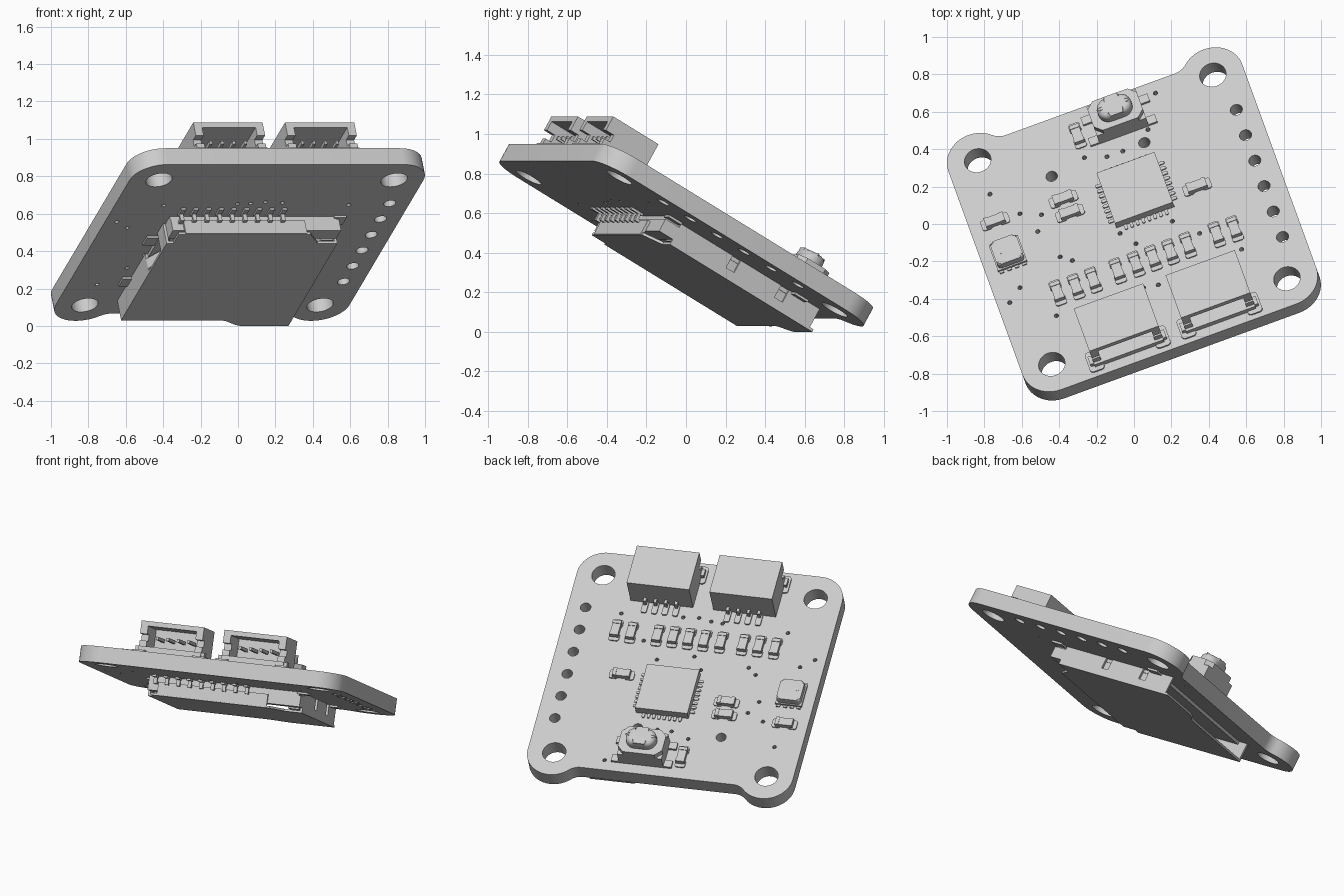
import bpy, bmesh, math
from mathutils import Matrix, Vector

if "Cube" in bpy.data.objects:
    bpy.data.objects.remove(bpy.data.objects["Cube"])

# Board frame: origin at the centre of the board's upper face, tilted in the world
FRAME = (Matrix.Translation((-0.009, 0.024, 0.532))
         @ Matrix.Rotation(math.radians(20), 4, 'Z')
         @ Matrix.Rotation(math.radians(-30), 4, 'X'))
INV = FRAME.to_3x3().inverted()
T = 0.1            # board thickness
HOLE = 0.669       # mounting hole offset
R = 0.167          # corner radius


def on_board(x, y):
    """Top-view world position -> board coordinates on the upper face."""
    dx, dy, s, c = x + 0.009, y - 0.024, math.sin(math.radians(20)), math.cos(math.radians(20))
    return dx * c + dy * s, (dy * c - dx * s) / math.cos(math.radians(30))


def arc(a, b, r, d0, d1, n):
    return [(a + r * math.cos(math.radians(d0 + (d1 - d0) * i / n)),
             b + r * math.sin(math.radians(d0 + (d1 - d0) * i / n))) for i in range(n + 1)]


def rrect(a, b, w, d, r=0, n=5):
    if r <= 0:
        return [(a - w/2, b - d/2), (a + w/2, b - d/2), (a + w/2, b + d/2), (a - w/2, b + d/2)]
    x, y, pts = w/2 - r, d/2 - r, []
    for sx, sy, d0 in ((1, 1, 0), (-1, 1, 90), (-1, -1, 180), (1, -1, 270)):
        pts += arc(a + sx * x, b + sy * y, r, d0, d0 + 90, n)
    return pts


def prism(bm, pts, c0, c1, bevel=0, seg=4):
    lo = [bm.verts.new((p[0], p[1], c0)) for p in pts]
    hi = [bm.verts.new((p[0], p[1], c1)) for p in pts]
    bm.faces.new(lo[::-1])
    top = bm.faces.new(hi)
    for i in range(len(pts)):
        j = (i + 1) % len(pts)
        bm.faces.new((lo[i], lo[j], hi[j], hi[i]))
    if bevel:
        bmesh.ops.bevel(bm, geom=list(top.edges), offset=bevel, segments=seg,
                        profile=0.5, affect='EDGES')


def box(bm, a0, a1, b0, b1, c0, c1):
    prism(bm, [(a0, b0), (a1, b0), (a1, b1), (a0, b1)], c0, c1)


def finish(name, bm):
    bmesh.ops.recalc_face_normals(bm, faces=bm.faces)
    me = bpy.data.meshes.new(name)
    bm.to_mesh(me)
    bm.free()
    ob = bpy.data.objects.new(name, me)
    bpy.context.collection.objects.link(ob)
    ob.matrix_world = FRAME
    return ob


# Circuit board: outline with two ears, mounting holes, header holes and vias
F = 0.1
edge = 0.757
fx = HOLE - math.sqrt((R + F) ** 2 - (edge + F - HOLE) ** 2)
ang = math.degrees(math.atan2(edge + F - HOLE, HOLE - fx))
right = (arc(HOLE, -HOLE, R, -90, 0, 12) + arc(HOLE, HOLE, R, 0, 180 - ang, 20)
         + arc(fx, edge + F, F, -ang, -90, 8))
outline = right + [(-x, y) for x, y in reversed(right)]
loops = [outline]
loops += [arc(sx * HOLE, sy * HOLE, 0.072, 0, 348.75, 31) for sx in (-1, 1) for sy in (-1, 1)]
loops += [arc(0.723, 0.4175 - 0.167 * i, 0.033, 0, 345, 23) for i in range(6)]
loops += [arc(*on_board(x, y), 0.031, 0, 345, 23) for x, y in ((0.055, 0.435), (-0.44, 0.255))]
vias = [(.115, .70), (.075, .505), (-.06, .39), (-.145, .36), (-.265, .355), (-.77, .16),
        (-.61, .055), (-.495, .05), (-.515, -.04), (-.395, -.175), (-.33, -.195), (-.61, -.34),
        (-.665, -.42), (-.415, -.49), (-.075, -.05), (.01, -.105), (.205, .015), (.405, .205),
        (.35, -.05), (.575, -.135), (.22, -.285), (.13, -.325), (.05, -.34), (-.02, -.36)]
loops += [arc(*on_board(x, y), 0.012, 0, 330, 11) for x, y in vias]
cu = bpy.data.curves.new("board_outline", 'CURVE')
cu.dimensions, cu.fill_mode, cu.extrude = '2D', 'BOTH', T / 2
for pts in loops:
    sp = cu.splines.new('POLY')
    sp.points.add(len(pts) - 1)
    for p, (x, y) in zip(sp.points, pts):
        p.co = (x, y, 0, 1)
    sp.use_cyclic_u = True
tmp = bpy.data.objects.new("board_outline", cu)
bpy.context.collection.objects.link(tmp)
bm = bmesh.new()
bm.from_mesh(bpy.data.meshes.new_from_object(tmp.evaluated_get(bpy.context.evaluated_depsgraph_get())))
bpy.data.objects.remove(tmp)
bmesh.ops.remove_doubles(bm, verts=bm.verts, dist=1e-5)
bmesh.ops.translate(bm, verts=bm.verts, vec=(0, 0, -T / 2))
finish("circuit_board", bm)

# Square processor with pads on all four sides
bm = bmesh.new()
ca, cb, half = 0.07, 0.148, 0.165
prism(bm, rrect(ca, cb, 2 * half, 2 * half), 0.003, 0.056)
for i in range(8):
    o = (i - 3.5) * 0.033
    for s in (-1, 1):
        prism(bm, rrect(ca + o, cb + s * (half + 0.008), 0.018, 0.045, 0.008, 3), 0, 0.008)
        prism(bm, rrect(ca + s * (half + 0.008), cb + o, 0.045, 0.018, 0.008, 3), 0, 0.008)
finish("processor", bm)

# Small chip parts: body, end caps and solder pads
upright = [(-.41, -.36), (-.313, -.327), (-.22, -.292), (-.09, -.243), (.008, -.207), (.1, -.174),
           (.192, -.141), (.285, -.105), (.44, -.048), (.535, -.018), (-.305, .48)]
flat = [(-.38, .14), (-.345, .065), (-.745, .02), (.335, .205)]
for i, (x, y) in enumerate(upright + flat):
    a, b = on_board(x, y)
    b -= 0.012
    bm = bmesh.new()
    prism(bm, rrect(0, 0, 0.052, 0.07), 0.004, 0.032)
    for s in (-1, 1):
        prism(bm, rrect(0, s * 0.043, 0.055, 0.022), 0, 0.036)
        prism(bm, rrect(0, s * 0.05, 0.064, 0.056, 0.014), 0, 0.008)
    if i >= len(upright):
        bmesh.ops.rotate(bm, verts=bm.verts, cent=(0, 0, 0), matrix=Matrix.Rotation(math.pi / 2, 3, 'Z'))
    bmesh.ops.translate(bm, verts=bm.verts, vec=(a, b, 0))
    finish("chip_part_%02d" % (i + 1), bm)

# Air sensor: base, pads and rounded lid with vent
bm = bmesh.new()
sa, sb = on_board(-.68, -.14)
sb -= 0.03
prism(bm, rrect(sa, sb, 0.165, 0.165), 0.005, 0.02)
prism(bm, rrect(sa, sb, 0.15, 0.15, 0.02), 0.02, 0.062, 0.012, 3)
prism(bm, arc(sa - 0.04, sb - 0.005, 0.01, 0, 330, 11), 0.06, 0.064)
for i in range(4):
    for s in (-1, 1):
        prism(bm, rrect(sa + (i - 1.5) * 0.043, sb + s * 0.08, 0.024, 0.03), 0, 0.008)
finish("air_sensor", bm)

# Push button: chamfered body, oval cap, four corner legs
bm = bmesh.new()
pa, pb, c = 0.115, 0.60, 0.04
prism(bm, rrect(pa, pb, 0.28, 0.19), 0.004, 0.095)
prism(bm, rrect(pa, pb, 0.28, 0.19, c, 1), 0.095, 0.13)
prism(bm, rrect(pa, pb, 0.19, 0.125, 0.06, 8), 0.13, 0.188, 0.03, 5)
for sx in (-1, 1):
    for sy in (-1, 1):
        prism(bm, rrect(pa + sx * 0.16, pb + sy * 0.068, 0.06, 0.048), 0, 0.015)
finish("push_button", bm)

# Two side-entry cable sockets at the front edge
for side, ca in (("left", -0.26), ("right", 0.262)):
    bm = bmesh.new()
    f, k, w, h = -0.783, -0.503, 0.197, 0.19
    box(bm, ca - w, ca + w, f, k, 0.003, 0.035)
    box(bm, ca - w, ca + w, f, k, h - 0.03, h)
    box(bm, ca - w, ca + w, k - 0.06, k, 0.035, h - 0.03)
    for s in (-1, 1):
        l, r = sorted((ca + s * w, ca + s * (w - 0.045)))
        box(bm, l, r, f + 0.05, k - 0.06, 0.035, h - 0.03)
        box(bm, l, r, f, f + 0.05, 0.11, h - 0.03)
        box(bm, l, r, f + 0.015, f + 0.05, 0.035, 0.07)
        prism(bm, rrect(ca + s * 0.188, -0.745, 0.082, 0.125, 0.02), 0, 0.01)
        box(bm, l + s * 0.02, r + s * 0.02, f + 0.01, f + 0.06, 0.01, 0.035)
    for i in range(4):
        p = ca + (i - 1.5) * 0.0657
        box(bm, p - 0.008, p + 0.008, f + 0.05, k - 0.06, 0.085, 0.105)
        box(bm, p - 0.009, p + 0.009, k, k + 0.025, 0.0, 0.05)
        prism(bm, rrect(p, k + 0.035, 0.036, 0.09, 0.012), 0, 0.01)
    finish("cable_socket_" + side, bm)

# Memory card socket on the underside: hollow metal shield open at the back edge
L, Rt, C = -0.499, 0.472, -0.22
bm = bmesh.new()
wave = [(0.06 + 0.15 * i / 8, 0.623 + 0.03 * (1 - math.cos(math.pi * i / 8))) for i in range(9)]
plate = [(L, -0.2), (-0.46, -0.2), (-0.46, -0.295), (0.29, -0.295), (0.36, -0.2), (Rt, -0.2),
         (Rt, 0.683)] + wave[::-1] + [(L, 0.623)]
prism(bm, plate, C, C + 0.014)
box(bm, -0.42, 0.27, -0.3, -0.285, C + 0.003, -0.135)
for b0, b1 in ((-0.2, -0.1), (0.12, 0.623)):
    box(bm, L, L + 0.014, b0, b1, C + 0.01, -T)
for b0, b1 in ((-0.2, 0.12), (0.17, 0.42), (0.47, 0.66)):
    box(bm, Rt - 0.014, Rt, b0, b1, C + 0.01, -T)
box(bm, Rt - 0.014, Rt, 0.1, 0.5, C + 0.01, C + 0.05)
for a, b in ((L - 0.015, 0.41), (L - 0.015, -0.03), (Rt + 0.01, -0.25), (Rt + 0.015, 0.53)):
    prism(bm, rrect(a, b, 0.07, 0.08), -T - 0.012, -T)
finish("card_socket_shield", bm)

# Plastic base, contact bar and side spring inside the shield
bm = bmesh.new()
box(bm, L + 0.014, Rt - 0.014, -0.28, 0.56, -T - 0.02, -T)
box(bm, L + 0.014, Rt, -0.285, -0.2, -0.19, -T - 0.02)
box(bm, Rt - 0.09, Rt - 0.02, -0.2, 0.5, -0.2, -T - 0.02)
prism(bm, [(L, 0.12), (L + 0.09, -0.02), (L + 0.014, -0.15), (L + 0.028, -0.15),
           (L + 0.105, -0.02), (L + 0.014, 0.12)], -0.19, -0.13)
finish("card_socket_base", bm)

# Row of bent contact pins
bm = bmesh.new()
for i in range(9):
    p = -0.435 + 0.072 * i
    box(bm, p - 0.013, p + 0.013, -0.37, -0.3, -T - 0.012, -T)
    box(bm, p - 0.011, p + 0.011, -0.325, -0.31, -0.14, -T)
    box(bm, p - 0.011, p + 0.011, -0.325, -0.27, -0.15, -0.135)
finish("card_socket_pins", bm)

bpy.ops.object.select_all(action='SELECT')
bpy.context.view_layer.objects.active = bpy.context.selected_objects[0]
bpy.ops.object.shade_smooth_by_angle(angle=math.radians(30))
